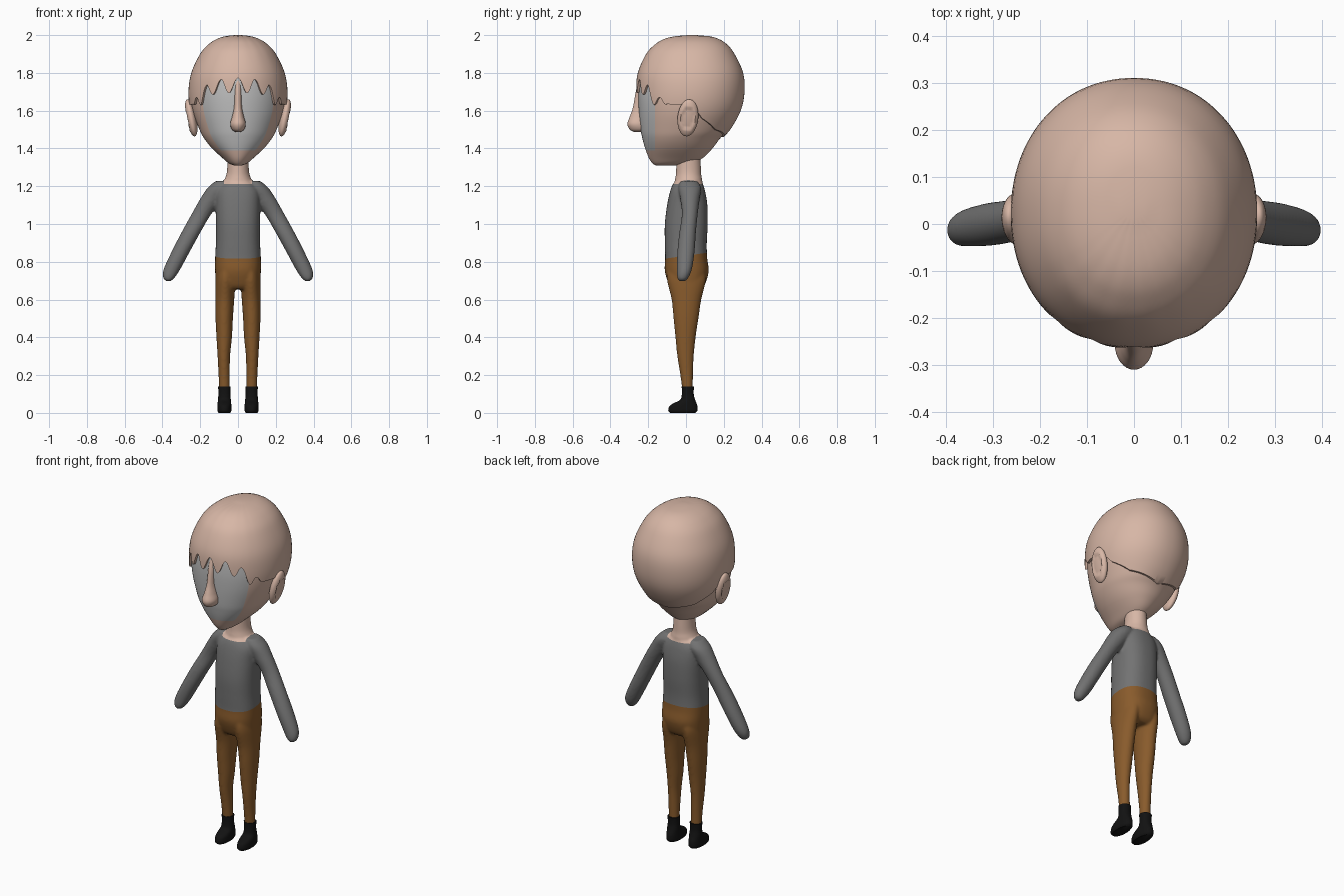
import bpy, bmesh, math
from mathutils import Matrix, Vector

if "Cube" in bpy.data.objects:
    bpy.data.objects.remove(bpy.data.objects["Cube"])


def material(name, r, g, b):
    m = bpy.data.materials.new(name)
    m.use_nodes = True
    m.diffuse_color = (r, g, b, 1)
    m.node_tree.nodes["Principled BSDF"].inputs["Base Color"].default_value = (r, g, b, 1)
    return m


SKIN = material("skin", .68, .47, .38)
FACE = material("pale_grey_face", .52, .52, .52)
SHIRT = material("grey_shirt", .17, .17, .17)
TROUSERS = material("brown_trousers", .25, .105, .025)
SHOE = material("black_shoe", .006, .006, .006)


def spline(rings, sub=6):
    """Smooth Catmull-Rom samples through the given rings."""
    v = [Vector(r) for r in rings]
    out = []
    for i in range(len(v) - 1):
        a, b, c, d = v[max(i - 1, 0)], v[i], v[i + 1], v[min(i + 2, len(v) - 1)]
        for k in range(sub):
            t = k / sub
            out.append(b + (c - a) * (t / 2) + (a * 2 - b * 5 + c * 4 - d) * (t * t / 2)
                       + (b * 3 - a - c * 3 + d) * (t ** 3 / 2))
    return out + [v[-1]]


def ring_point(ring, theta, power=2.0, grow=0.0):
    """Point on a superellipse ring (z, centre x, half width, front y, back y)."""
    z, cx, w, yf, yb = ring
    c, s = math.cos(theta), math.sin(theta)
    e = 2 / power
    return (cx + (w + grow) * math.copysign(abs(c) ** e, c),
            (yf + yb) / 2 + ((yb - yf) / 2 + grow) * math.copysign(abs(s) ** e, s), z)


def skin_rows(bm, rows):
    for low, high in zip(rows, rows[1:]):
        for j in range(len(low)):
            k = (j + 1) % len(low)
            bm.faces.new((low[j], low[k], high[k], high[j]))
    bm.faces.new(rows[-1])


def loft(bm, rings, side=1, power=2.0, n=48):
    rows = []
    for r in spline(rings):
        r[1] *= side
        rows.append([bm.verts.new(ring_point(r, math.tau * j / n, power)) for j in range(n)])
    skin_rows(bm, rows)
    bm.faces.new(rows[0][::-1])


def finish(name, bm, *mats):
    me = bpy.data.meshes.new(name)
    bm.to_mesh(me)
    bm.free()
    ob = bpy.data.objects.new(name, me)
    bpy.context.collection.objects.link(ob)
    for m in mats:
        me.materials.append(m)
    return ob


def activate(ob):
    bpy.ops.object.select_all(action='DESELECT')
    ob.select_set(True)
    bpy.context.view_layer.objects.active = ob


def smooth(ob):
    activate(ob)
    bpy.ops.object.shade_smooth_by_angle(angle=math.radians(50))


def paint(bm, cuts, rule):
    """Cut the mesh along planes, then colour its faces by a rule."""
    for co, no in cuts:
        bmesh.ops.bisect_plane(bm, geom=bm.verts[:] + bm.edges[:] + bm.faces[:],
                               plane_co=co, plane_no=no, dist=1e-5)
    for f in bm.faces:
        f.material_index = rule(f.calc_center_median())


# Head
HEAD = [(1.31, 0, .02, -.16, -.06), (1.322, 0, .05, -.178, .03), (1.35, 0, .083, -.197, .09),
        (1.4, 0, .137, -.216, .14), (1.45, 0, .177, -.23, .178), (1.5, 0, .204, -.24, .223),
        (1.6, 0, .24, -.25, .278), (1.7, 0, .25, -.253, .298), (1.8, 0, .235, -.243, .29),
        (1.9, 0, .187, -.198, .243), (1.95, 0, .14, -.148, .2), (1.975, 0, .095, -.1, .155),
        (1.986, 0, .055, -.045, .11), (1.99, 0, .01, .02, .04)]
bm = bmesh.new()
loft(bm, HEAD, power=2.1, n=80)
paint(bm, [((0, -.165, 0), (0, 1, 0)), ((0, 0, 1.39), (0, 0, 1))],
      lambda c: int(c.y < -.165 and 1.39 < c.z < 1.8))
smooth(finish("head", bm, SKIN, FACE))

# Scalp shell with a dripping fringe
fine = spline(HEAD, 10)
HEM = [(0, 1.735), (.5, 1.725), (.85, 1.67), (1.1, 1.635), (1.6, 1.63), (1.85, 1.56),
       (2.3, 1.5), (3.15, 1.46)]


def lookup(table, x):
    for a, b in zip(table, table[1:]):
        if x <= b[0]:
            t = (x - a[0]) / (b[0] - a[0])
            return [p + (q - p) * t for p, q in zip(a, b)]
    return list(table[-1])


def hem(theta):
    phi = math.acos(max(-1, min(1, -math.sin(theta))))
    fade = max(0, min(1, (1.15 - phi) / .25))
    return lookup(HEM, phi)[1] + .038 * fade * math.cos(math.tau * phi / .34)


bm = bmesh.new()
COLS, ROWS = 240, 26
rows = [[] for _ in range(ROWS + 2)]
for j in range(COLS):
    th = math.tau * j / COLS
    start = hem(th)
    rows[0].append(bm.verts.new(ring_point(lookup(fine, start), th, 2.1, -.004)))
    for i in range(ROWS + 1):
        s = i / ROWS
        z = start + (1.99 - start) * math.sin(s * math.pi / 2)
        p = Vector(ring_point(lookup(fine, z), th, 2.1, .012))
        p.z += .01 * s * s
        rows[i + 1].append(bm.verts.new(p))
skin_rows(bm, rows)
smooth(finish("scalp_fringe", bm, SKIN))

# Nose
bm = bmesh.new()
loft(bm, [(1.487, 0, .012, -.275, -.23), (1.5, 0, .032, -.298, -.2), (1.53, 0, .041, -.31, -.2),
          (1.57, 0, .031, -.297, -.2), (1.62, 0, .021, -.28, -.21), (1.7, 0, .019, -.266, -.21),
          (1.76, 0, .018, -.25, -.21)], n=32)
smooth(finish("nose", bm, SKIN))

# Ears
for side, name in ((1, "left_ear"), (-1, "right_ear")):
    bm = bmesh.new()
    bmesh.ops.create_uvsphere(bm, u_segments=32, v_segments=24, radius=1)
    for v in bm.verts:
        if v.co.x * side > 0 and math.hypot(v.co.y, v.co.z) < .6:
            v.co.x *= .65
    bm.transform(Matrix.Translation((side * .248, .01, 1.562)) @ Matrix.Rotation(side * .2, 4, 'Y')
                 @ Matrix.Rotation(-.1, 4, 'X') @ Matrix.Diagonal((.028, .055, .1, 1)))
    smooth(finish(name, bm, SKIN))

# Body: torso, neck, arms and legs fused into one skin
bm = bmesh.new()
loft(bm, [(.655, 0, .09, -.07, .075), (.68, 0, .115, -.09, .1), (.75, 0, .121, -.112, .12),
          (.82, 0, .121, -.11, .112), (.9, 0, .117, -.112, .11), (1, 0, .117, -.112, .115),
          (1.1, 0, .118, -.1, .113), (1.17, 0, .115, -.085, .102), (1.21, 0, .09, -.07, .09),
          (1.225, 0, .07, -.055, .08)], power=2.4)
loft(bm, [(1.15, 0, .08, -.06, .08), (1.22, 0, .076, -.06, .087), (1.26, 0, .062, -.054, .081),
          (1.3, 0, .057, -.052, .079), (1.38, 0, .056, -.05, .075)])
for side in (1, -1):
    loft(bm, [(.697, .368, .012, -.035, -.005), (.715, .366, .03, -.046, .012),
              (.76, .35, .044, -.048, .031), (.85, .305, .048, -.046, .045),
              (.95, .252, .05, -.036, .052), (1.05, .195, .052, -.022, .062),
              (1.13, .14, .062, -.03, .072), (1.19, .1, .062, -.04, .08),
              (1.227, .08, .04, -.03, .06)], side)
    loft(bm, [(.11, .072, .029, -.018, .035), (.2, .073, .03, -.03, .037), (.3, .075, .033, -.046, .041),
              (.4, .073, .041, -.056, .051), (.5, .073, .046, -.066, .066), (.6, .07, .05, -.076, .081),
              (.7, .066, .052, -.1, .105), (.76, .06, .05, -.1, .1)], side)
body = finish("body", bm)
activate(body)
fuse = body.modifiers.new("fuse", 'REMESH')
fuse.mode, fuse.voxel_size = 'VOXEL', .007
relax = body.modifiers.new("relax", 'SMOOTH')
relax.factor, relax.iterations = .5, 6
for name in ("fuse", "relax"):
    bpy.ops.object.modifier_apply(modifier=name)

# Clothing colours on the body
WAIST = Vector((0, 0, .832))
SLOPE = Vector((0, -.14, 1))


def clothing(c):
    if c.z > 1.212 and abs(c.x) < .075:
        return 0
    return 2 if abs(c.x) < .15 and (c - WAIST).dot(SLOPE) < 0 else 1


for m in (SKIN, SHIRT, TROUSERS):
    body.data.materials.append(m)
bm = bmesh.new()
bm.from_mesh(body.data)
paint(bm, [(WAIST, SLOPE.normalized()), ((0, 0, 1.212), (0, 0, 1)),
           ((.075, 0, 0), (1, 0, 0)), ((-.075, 0, 0), (1, 0, 0))], clothing)
bm.to_mesh(body.data)
bm.free()
smooth(body)

# Shoes
for side, name in ((1, "left_shoe"), (-1, "right_shoe")):
    bm = bmesh.new()
    loft(bm, [(0, .072, .031, -.085, .05), (.012, .072, .037, -.094, .06), (.035, .072, .037, -.088, .06),
              (.05, .072, .036, -.068, .056), (.07, .072, .034, -.03, .048),
              (.1, .072, .032, -.022, .041), (.14, .072, .033, -.023, .042)], side, 2.2, 40)
    smooth(finish(name, bm, SHOE))
